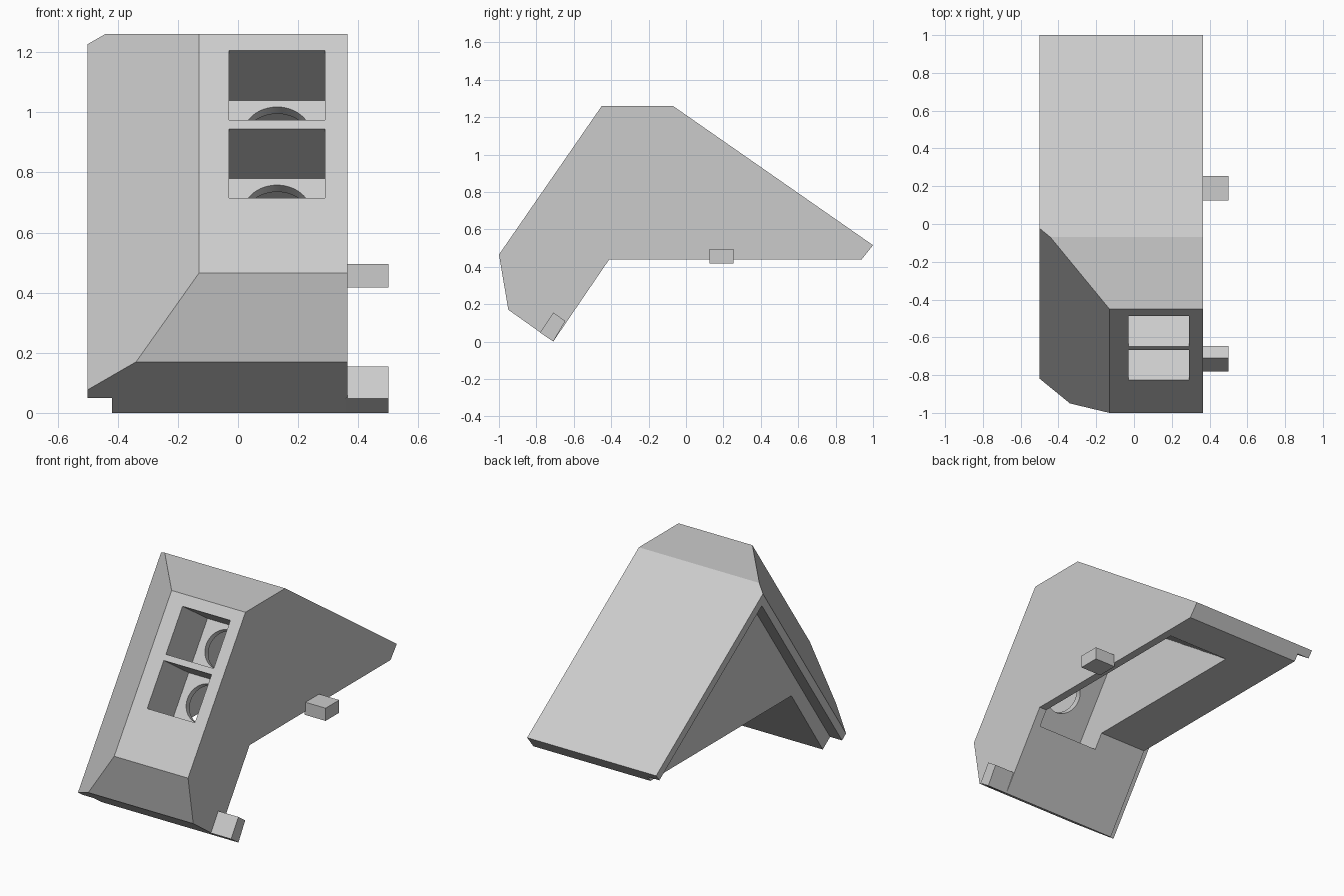
import bpy
import bmesh
from math import cos, sin, pi, radians
from mathutils import Vector

cube = bpy.data.objects.get("Cube")
if cube:
    bpy.data.objects.remove(cube, do_unlink=True)

grey = bpy.data.materials.new("light grey")
grey.use_nodes = True
GREY = (0.6, 0.6, 0.6, 1)
grey.diffuse_color = GREY
grey.node_tree.nodes["Principled BSDF"].inputs["Base Color"].default_value = GREY

# Sloping front: "along" runs up the slope, "inward" runs into the body
base = Vector((-1, 0.465))
along = Vector((0.55, 0.795)).normalized()
inward = Vector((along.y, -along.x))
# Back roof slope
roof_top, roof_end = Vector((-0.07, 1.26)), Vector((1, 0.515))
roof = (roof_end - roof_top).normalized()
roof_in = Vector((roof.y, -roof.x))


def sloped(depth, t):
    """(y, z) of a point at a depth behind the front and a height up its slope."""
    return base + along * t + inward * depth


def inner_apex(depth, thickness):
    """Meeting point of a plane behind the front and a plane under the roof."""
    start = roof_top + roof_in * thickness
    step = (depth - (start - base).dot(inward)) / roof.dot(inward)
    return start + roof * step


def make_object(name, bm):
    bmesh.ops.recalc_face_normals(bm, faces=bm.faces)
    mesh = bpy.data.meshes.new(name)
    bm.to_mesh(mesh)
    bm.free()
    mesh.materials.append(grey)
    obj = bpy.data.objects.new(name, mesh)
    bpy.context.collection.objects.link(obj)
    return obj


def prism(name, outline, x0, x1, chamfer=False):
    """Extrude a (y, z) outline from x0 to x1."""
    bm = bmesh.new()
    face = bm.faces.new([bm.verts.new((x0, p[0], p[1])) for p in outline])
    new = bmesh.ops.extrude_face_region(bm, geom=[face])["geom"]
    bmesh.ops.translate(bm, vec=(x1 - x0, 0, 0),
                        verts=[v for v in new if isinstance(v, bmesh.types.BMVert)])
    if chamfer:
        cut = bmesh.ops.bisect_plane(
            bm, geom=bm.verts[:] + bm.edges[:] + bm.faces[:],
            plane_co=(-0.13, base.x, base.y),
            plane_no=(-1, -inward.x, -inward.y), clear_outer=True)
        edges = [e for e in cut["geom_cut"] if isinstance(e, bmesh.types.BMEdge)]
        bmesh.ops.edgeloop_fill(bm, edges=edges)
    return make_object(name, bm)


def sloped_box(name, d0, d1, t0, t1, x0, x1):
    corners = [sloped(d0, t0), sloped(d1, t0), sloped(d1, t1), sloped(d0, t1)]
    return prism(name, corners, x0, x1)


def sloped_cylinder(name, x, t, radius, d0, d1, sides=48):
    bm = bmesh.new()
    rings = []
    for depth in (d0, d1):
        ring = []
        for i in range(sides):
            a = 2 * pi * i / sides
            p = sloped(depth, t + radius * sin(a))
            ring.append(bm.verts.new((x + radius * cos(a), p.x, p.y)))
        rings.append(ring)
        bm.faces.new(ring)
    for i in range(sides):
        j = (i + 1) % sides
        bm.faces.new((rings[0][i], rings[0][j], rings[1][j], rings[1][i]))
    return make_object(name, bm)


def carve(obj, cutters):
    for cutter in cutters:
        cutter.hide_render = True
        mod = obj.modifiers.new(cutter.name, "BOOLEAN")
        mod.operation = "DIFFERENCE"
        mod.solver = "EXACT"
        mod.object = cutter
    graph = bpy.context.evaluated_depsgraph_get()
    result = bpy.data.meshes.new_from_object(obj.evaluated_get(graph))
    obj.modifiers.clear()
    obj.data = result
    for cutter in cutters:
        bpy.data.objects.remove(cutter, do_unlink=True)


# Housing with a chamfered side
housing = prism("housing", [
    base, (-0.45, 1.26), roof_top, roof_end, (0.94, 0.44),
    (-0.41, 0.44), (-0.71, 0), (-0.95, 0.17)], -0.5, 0.365, chamfer=True)

# Shallow step on the chamfered side, leaving a thin rim at front and roof
apex = inner_apex(0.417, 0.05)
step_cutter = prism("side_step_cutter", [
    apex, apex + roof * 1.6, (0.9, -0.5), apex - along * 1.9], -0.6, -0.42)

# Hollow interior, open underneath
apex = inner_apex(0.33, 0.23)
hollow_cutter = prism("hollow_cutter", [
    apex, apex + roof * 1.32, sloped(0.6, 0.215), sloped(0.33, 0.215)], -0.10, 0.315)

# Two front windows, each with a round hole into the interior
cutters = [step_cutter, hollow_cutter]
for t in (0.444, 0.76):
    cutters.append(sloped_box("window_cutter", -0.1, 0.29, t - 0.14, t + 0.14, -0.03, 0.29))
    cutters.append(sloped_cylinder("hole_cutter", 0.13, t, 0.113, 0.25, 0.36))
carve(housing, cutters)

# Pegs on the flat side
prism("upper_peg", [(0.125, 0.418), (0.255, 0.418), (0.255, 0.495), (0.125, 0.495)], 0.36, 0.5)
prism("lower_peg", [(-0.71, 0), (-0.645, 0.11), (-0.71, 0.155), (-0.78, 0.048)], 0.36, 0.5)

# Smooth round holes, sharp everything else
bpy.ops.object.select_all(action="DESELECT")
housing.select_set(True)
bpy.context.view_layer.objects.active = housing
bpy.ops.object.shade_smooth_by_angle(angle=radians(30))
